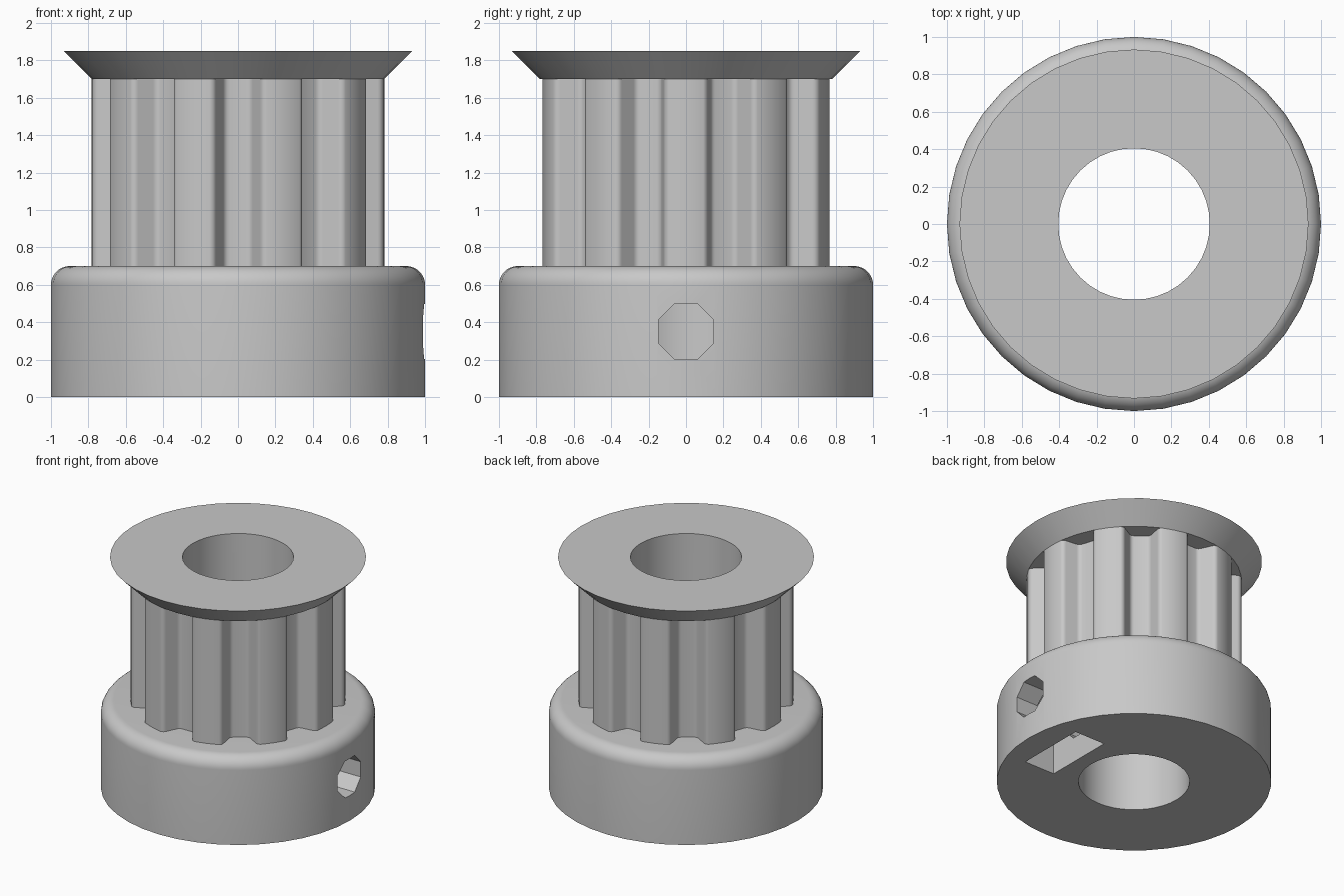
import bpy
import bmesh
from math import cos, sin, pi, radians
from mathutils import Vector

SIDES = 40
BORE = 0.405
HUB_TOP, BARREL_TOP, FLANGE_TOP = 0.7, 1.7, 1.85
BARREL_R = 0.783
TEETH = 10

default = bpy.data.objects.get("Cube")
if default:
    bpy.data.objects.remove(default, do_unlink=True)

GREY = (0.58, 0.58, 0.58, 1.0)
metal = bpy.data.materials.new("plain grey")
metal.use_nodes = True
metal.diffuse_color = GREY
metal.node_tree.nodes["Principled BSDF"].inputs["Base Color"].default_value = GREY


def finish(bm, name):
    bmesh.ops.recalc_face_normals(bm, faces=bm.faces)
    mesh = bpy.data.meshes.new(name)
    bm.to_mesh(mesh)
    bm.free()
    mesh.materials.append(metal)
    obj = bpy.data.objects.new(name, mesh)
    bpy.context.collection.objects.link(obj)
    return obj


def lathe(name, profile):
    """Spin a closed (radius, z) outline around the z axis."""
    bm = bmesh.new()
    verts = [bm.verts.new((r, 0, z)) for r, z in profile]
    edges = [bm.edges.new((a, b)) for a, b in zip(verts, verts[1:] + verts[:1])]
    bmesh.ops.spin(bm, geom=verts + edges, cent=(0, 0, 0), axis=(0, 0, 1),
                   angle=2 * pi, steps=SIDES)
    bmesh.ops.remove_doubles(bm, verts=bm.verts, dist=1e-4)
    return finish(bm, name)


def prism(name, outline, low, high, along_x=False):
    """Extrude a 2D outline along z, or a (y, z) outline along x."""
    bm = bmesh.new()
    place = (lambda u, v: (low, u, v)) if along_x else (lambda u, v: (u, v, low))
    face = bm.faces.new([bm.verts.new(place(u, v)) for u, v in outline])
    top = bmesh.ops.extrude_face_region(bm, geom=[face])["geom"]
    step = Vector((high - low, 0, 0) if along_x else (0, 0, high - low))
    bmesh.ops.translate(bm, vec=step,
                        verts=[v for v in top if isinstance(v, bmesh.types.BMVert)])
    return finish(bm, name)


def ring(radius, count, start=0.0, cy=0.0):
    angles = [start + 2 * pi * i / count for i in range(count)]
    return [(radius * cos(a), cy + radius * sin(a)) for a in angles]


def cut(target, cutter):
    cutter.hide_render = True
    mod = target.modifiers.new("cut", 'BOOLEAN')
    mod.operation = 'DIFFERENCE'
    mod.solver = 'EXACT'
    mod.object = cutter
    bpy.context.view_layer.objects.active = target
    bpy.ops.object.modifier_apply(modifier=mod.name)
    bpy.data.objects.remove(cutter, do_unlink=True)


# Hub with a rounded upper rim
rim = [(0.9 + 0.1 * cos(a), 0.6 + 0.1 * sin(a))
       for a in (pi / 2 * i / 10 for i in range(11))]
hub = lathe("hub", [(BORE, 0), (1, 0)] + rim + [(BORE, HUB_TOP)])

# Grub screw hole and the nut slot that opens at the bottom of the hub
cut(hub, prism("screw_cutter", ring(0.16, 8, pi / 8, 0.35), 0.1, 1.2, True))
flat = 0.285
slot = [(-flat, -0.1), (flat, -0.1), (flat, 0.54), (0, 0.699), (-flat, 0.54)]
cut(hub, prism("nut_cutter", slot, 0.525, 0.795, True))

# Toothed barrel: half a groove as (offset, depth), mirrored and repeated
half = [(0.1525, 0), (0.142, 0.002), (0.132, 0.006), (0.124, 0.013), (0.118, 0.022),
        (0.079, 0.105), (0.073, 0.114), (0.065, 0.121), (0.056, 0.125), (0.045, 0.127)]
groove = [(-t, d) for t, d in half] + half[::-1]
outline = []
for i in range(TEETH):
    a = 2 * pi * i / TEETH - pi / 2
    for t, d in groove:
        r = 0.768 - d
        outline.append((r * cos(a) - t * sin(a), r * sin(a) + t * cos(a)))
    mid = a + pi / TEETH
    outline.append((BARREL_R * cos(mid), BARREL_R * sin(mid)))
barrel = prism("toothed_barrel", outline, HUB_TOP, BARREL_TOP)
cut(barrel, prism("bore_cutter", ring(BORE, SIDES), 0.5, 1.9))

# Flared flange that keeps the belt on
flange = lathe("flange", [(BORE, BARREL_TOP), (BARREL_R, BARREL_TOP),
                          (BARREL_R + 0.15, FLANGE_TOP), (BORE, FLANGE_TOP)])

# Smooth shading with crisp edges
bpy.ops.object.select_all(action='DESELECT')
for part in (hub, barrel, flange):
    part.select_set(True)
bpy.context.view_layer.objects.active = hub
bpy.ops.object.shade_smooth_by_angle(angle=radians(30))
